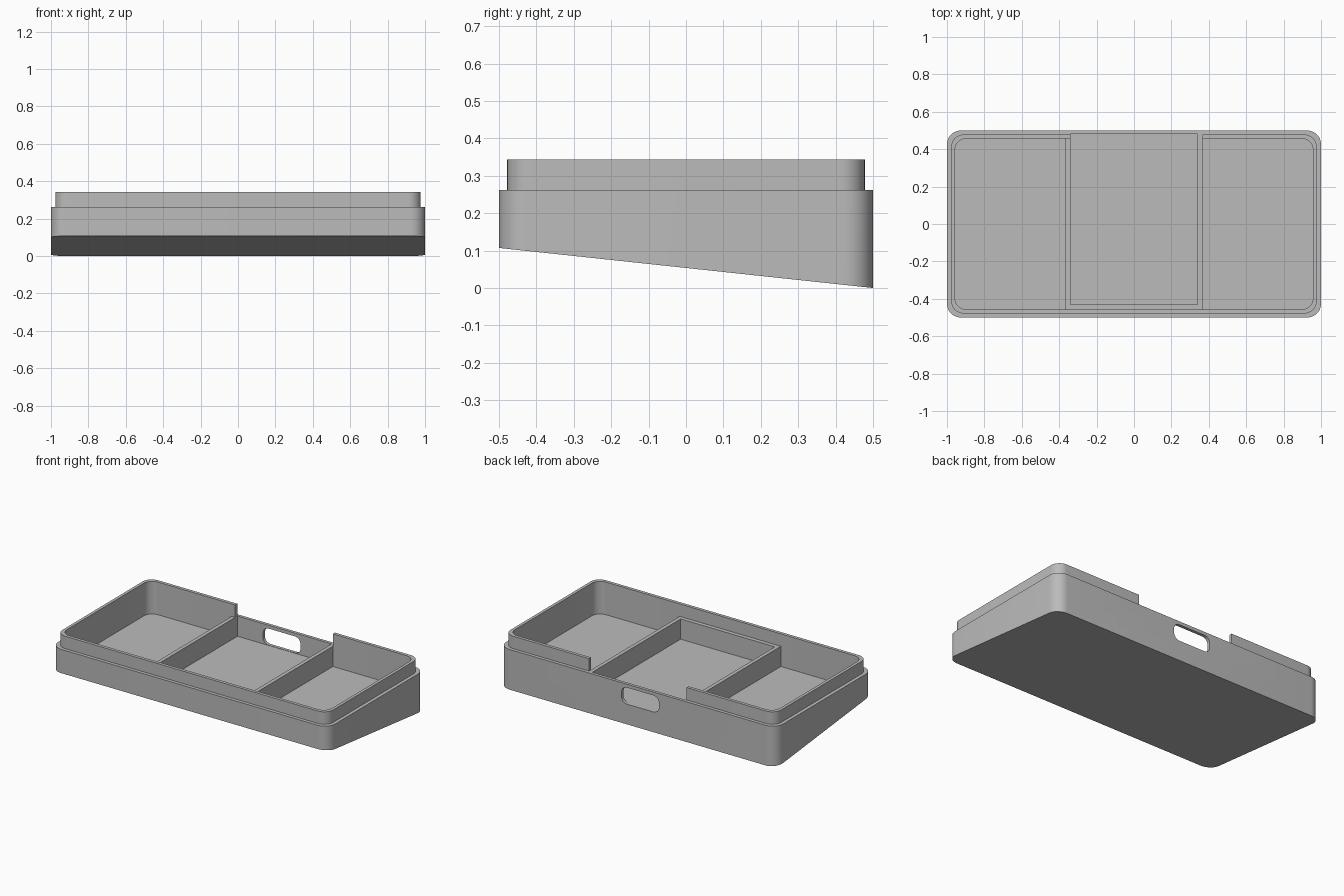
import bpy
import bmesh
import math

cube = bpy.data.objects.get("Cube")
if cube:
    bpy.data.objects.remove(cube, do_unlink=True)

BODY_TOP, LIP_TOP, FLOOR = 0.262, 0.343, 0.13
INNER_X, INNER_Y = 0.957, 0.457
POCKET_X, DIVIDER_X, POCKET_BACK = 0.34, 0.365, 0.48

grey = bpy.data.materials.new("plain_grey")
grey.use_nodes = True
colour = (0.5, 0.5, 0.5, 1)
grey.diffuse_color = colour
grey.node_tree.nodes["Principled BSDF"].inputs["Base Color"].default_value = colour


def add_object(name, bm):
    bmesh.ops.recalc_face_normals(bm, faces=bm.faces)
    mesh = bpy.data.meshes.new(name)
    bm.to_mesh(mesh)
    bm.free()
    mesh.materials.append(grey)
    obj = bpy.data.objects.new(name, mesh)
    bpy.context.collection.objects.link(obj)
    return obj


def rounded_outline(half_w, half_h, radius, steps=10):
    points = []
    for corner, (sx, sy) in enumerate([(1, 1), (-1, 1), (-1, -1), (1, -1)]):
        for i in range(steps + 1):
            a = math.pi / 2 * (corner + i / steps)
            points.append((sx * (half_w - radius) + radius * math.cos(a),
                           sy * (half_h - radius) + radius * math.sin(a)))
    return points


def prism(name, outline, low, high, place=lambda u, v, w: (u, v, w)):
    bm = bmesh.new()
    rings = [[bm.verts.new(place(u, v, w)) for u, v in outline] for w in (low, high)]
    bm.faces.new(rings[0])
    bm.faces.new(rings[1])
    count = len(outline)
    for i in range(count):
        j = (i + 1) % count
        bm.faces.new((rings[0][i], rings[0][j], rings[1][j], rings[1][i]))
    return add_object(name, bm)


def box(name, x0, x1, y0, y1, z0, z1):
    return prism(name, [(x0, y0), (x1, y0), (x1, y1), (x0, y1)], z0, z1)


def combine(target, other, operation):
    mod = target.modifiers.new(operation, "BOOLEAN")
    mod.operation = operation
    mod.solver = "EXACT"
    mod.object = other
    bpy.context.view_layer.objects.active = target
    bpy.ops.object.modifier_apply(modifier=mod.name)
    bpy.data.objects.remove(other, do_unlink=True)


# Outer body with a sloping underside
tray = prism("tray_body", rounded_outline(1, 0.5, 0.075), 0, BODY_TOP)
for vert in tray.data.vertices:
    if vert.co.z < 0.01:
        vert.co.z = 0.107 * (0.5 - vert.co.y)

# Raised lip, then the hollow inside
combine(tray, prism("lip", rounded_outline(0.977, 0.478, 0.065), 0.2, LIP_TOP), "UNION")
combine(tray, prism("hollow", rounded_outline(INNER_X, INNER_Y, 0.06), FLOOR, 0.5), "DIFFERENCE")

# Gap in the back lip, and thinner back wall behind the middle pocket
combine(tray, box("lip_gap", -POCKET_X, DIVIDER_X, 0.4, 0.6, BODY_TOP, 0.5), "DIFFERENCE")
combine(tray, box("back_recess", -POCKET_X, POCKET_X, 0.4, POCKET_BACK, FLOOR, 0.4), "DIFFERENCE")

# Rounded slot through the back wall
slot = prism("slot", rounded_outline(0.135, 0.054, 0.04), 0.42, 0.6,
             lambda u, v, w: (u - 0.02, w, v + 0.186))
combine(tray, slot, "DIFFERENCE")

# Dividers and the front wall of the middle pocket
for name, side in (("left_divider", 1), ("right_divider", -1)):
    x0, x1 = sorted((side * POCKET_X, side * DIVIDER_X))
    box(name, x0, x1, -INNER_Y, INNER_Y, FLOOR, BODY_TOP)
box("pocket_front_wall", -POCKET_X, POCKET_X, -INNER_Y, -0.43, FLOOR, BODY_TOP)

# Smooth rounded corners with crisp edges
bpy.ops.object.select_all(action="DESELECT")
tray.select_set(True)
bpy.context.view_layer.objects.active = tray
bpy.ops.object.shade_smooth_by_angle(angle=math.radians(30))
